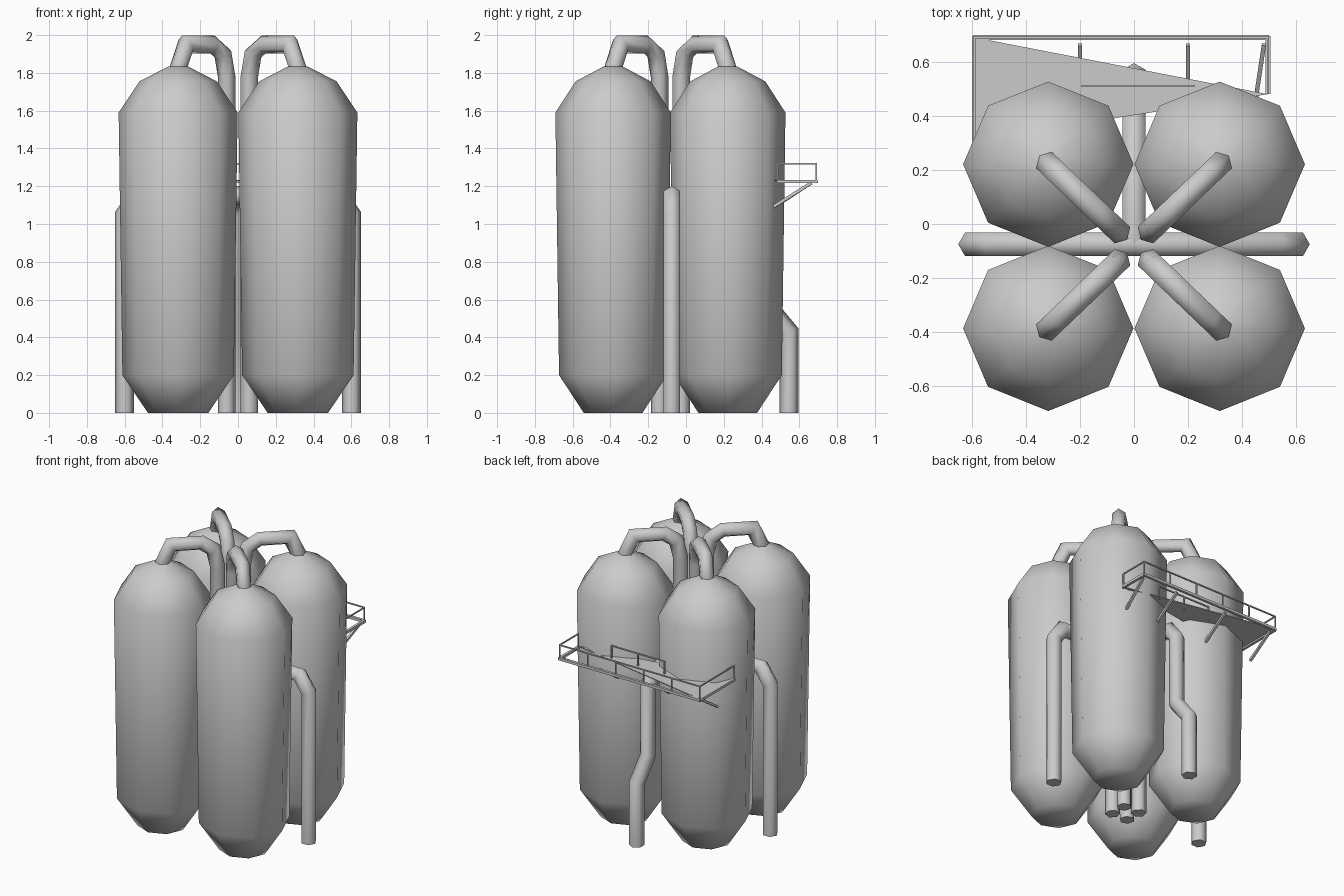
import bpy, bmesh, math
from mathutils import Vector, Matrix

old = bpy.data.objects.get("Cube")
if old:
    bpy.data.objects.remove(old, do_unlink=True)

grey = bpy.data.materials.new("tank grey")
grey.use_nodes = True
grey.diffuse_color = (0.6, 0.6, 0.6, 1)
grey.node_tree.nodes["Principled BSDF"].inputs["Base Color"].default_value = (0.6, 0.6, 0.6, 1)

MID = -0.0825   # y of the centre between the four tanks


def finish(name, bm, smooth=None):
    bmesh.ops.recalc_face_normals(bm, faces=bm.faces)
    mesh = bpy.data.meshes.new(name)
    bm.to_mesh(mesh)
    bm.free()
    mesh.materials.append(grey)
    ob = bpy.data.objects.new(name, mesh)
    bpy.context.collection.objects.link(ob)
    if smooth:
        bpy.ops.object.select_all(action='DESELECT')
        ob.select_set(True)
        bpy.context.view_layer.objects.active = ob
        bpy.ops.object.shade_smooth_by_angle(angle=math.radians(smooth))
    return ob


def skin(bm, rings):
    """Join equal rings of points into a closed solid."""
    rows = [[bm.verts.new(p) for p in ring] for ring in rings]
    n = len(rows[0])
    for a, b in zip(rows, rows[1:]):
        for i in range(n):
            j = (i + 1) % n
            bm.faces.new((a[i], a[j], b[j], b[i]))
    bm.faces.new(rows[0][::-1])
    bm.faces.new(rows[-1])


def tank(name, x, y):
    profile = [(0.16, 0), (0.295, 0.2), (0.315, 1.59), (0.205, 1.755), (0.05, 1.835)]
    bm = bmesh.new()
    skin(bm, [[(x + r * math.cos(i * math.pi / 4), y + 0.97 * r * math.sin(i * math.pi / 4), z)
               for i in range(8)] for r, z in profile])
    finish(name, bm, 62)


def pipe(name, origin, heading, path, r=0.05, sides=6):
    """Mitred pipe along (distance, height) points in a vertical plane."""
    out = Vector((heading[0], heading[1], 0)).normalized()
    up = Vector((0, 0, 1))
    across = out.cross(up)
    pts = [Vector(p) for p in path]
    rings = []
    for k, p in enumerate(pts):
        before = (p - pts[k - 1]).normalized() if k else (pts[1] - p).normalized()
        after = (pts[k + 1] - p).normalized() if k < len(pts) - 1 else before
        t = (before + after).normalized()
        normal = Vector((-t.y, t.x)) / t.dot(before)
        ring = []
        for i in range(sides):
            a = math.tau * i / sides
            q = p + normal * (r * math.cos(a))
            ring.append(Vector(origin) + out * q.x + up * q.y + across * (r * math.sin(a)))
        rings.append(ring)
    bm = bmesh.new()
    skin(bm, rings)
    finish(name, bm, 62)


def bars(name, segments, w):
    """Square bars between pairs of points."""
    bm = bmesh.new()
    for a, b in segments:
        a, b = Vector(a), Vector(b)
        d = b - a
        m = (Matrix.Translation((a + b) / 2) @ d.to_track_quat('Z', 'Y').to_matrix().to_4x4()
             @ Matrix.Diagonal((w, w, d.length + w * 0.5, 1)))
        bmesh.ops.create_cube(bm, size=1, matrix=m)
    finish(name, bm)


# Tanks with arched outlet pipes running down the middle
arch = [(0.315, 1.78), (0.315, 1.83), (0.275, 1.95), (0.135, 1.95),
        (0.08, 1.90), (0.06, 1.78), (0.06, 0)]
for sx, side in ((1, "left"), (-1, "right")):
    for sy, end in ((1, "back"), (-1, "front")):
        tank(f"{end}_{side}_tank", sx * 0.317, MID + sy * 0.3035)
        pipe(f"{end}_{side}_outlet_pipe", (0, MID, 0), (sx * 0.317, sy * 0.3035),
             [(d * 1.385, z) for d, z in arch], 0.048)

# Side drain pipes
for sx, side in ((1, "left"), (-1, "right")):
    pipe(f"{side}_drain_pipe", (0, -0.075, 0), (sx, 0),
         [(0, 1.15), (0.53, 1.15), (0.6, 1.05), (0.6, 0)])

# Back drain pipe with a jog
pipe("back_drain_pipe", (0, 0, 0), (0, 1),
     [(-0.07, 1.15), (0.35, 1.15), (0.42, 1.06), (0.42, 0.58), (0.545, 0.43), (0.545, 0)])

# Service platform on the back
X0, X1, Y = -0.59, 0.495, 0.69
FLOOR, RAIL = 1.225, 1.32
bm = bmesh.new()
tri = [(X0, Y), (X1, 0.48), (X0, 0.31)]
skin(bm, [[(x, y, z) for x, y in tri] for z in (FLOOR + 0.002, FLOOR + 0.008)])
finish("platform_floor", bm)

edge = [(X0, 0.31), (X0, Y), (X1, Y), (X1, 0.485)]
loop = list(zip(edge, edge[1:]))
bars("platform_frame", [((*a, FLOOR), (*b, FLOOR)) for a, b in loop], 0.018)

# Handrail, posts and the inner rail
rails = [((*a, RAIL), (*b, RAIL)) for a, b in loop]
posts = [(X0 + (X1 - X0) * i / 5, Y) for i in range(6)] + [edge[0], edge[-1]]
inner = [(x, 0.51) for x in (-0.19, 0.015, 0.22)]
rails.append(((*inner[0], RAIL), (*inner[-1], RAIL)))
rails += [((x, y, FLOOR), (x, y, RAIL)) for x, y in posts + inner]
bars("platform_handrail", rails, 0.008)

# Diagonal braces under the platform
braces = [((x, 0.66, FLOOR - 0.01), (x, 0.47, 1.09)) for x in (-0.57, -0.2, 0.2)]
braces.append(((0.48, 0.66, FLOOR - 0.01), (0.45, 0.46, 1.09)))
bars("platform_braces", braces, 0.016)
